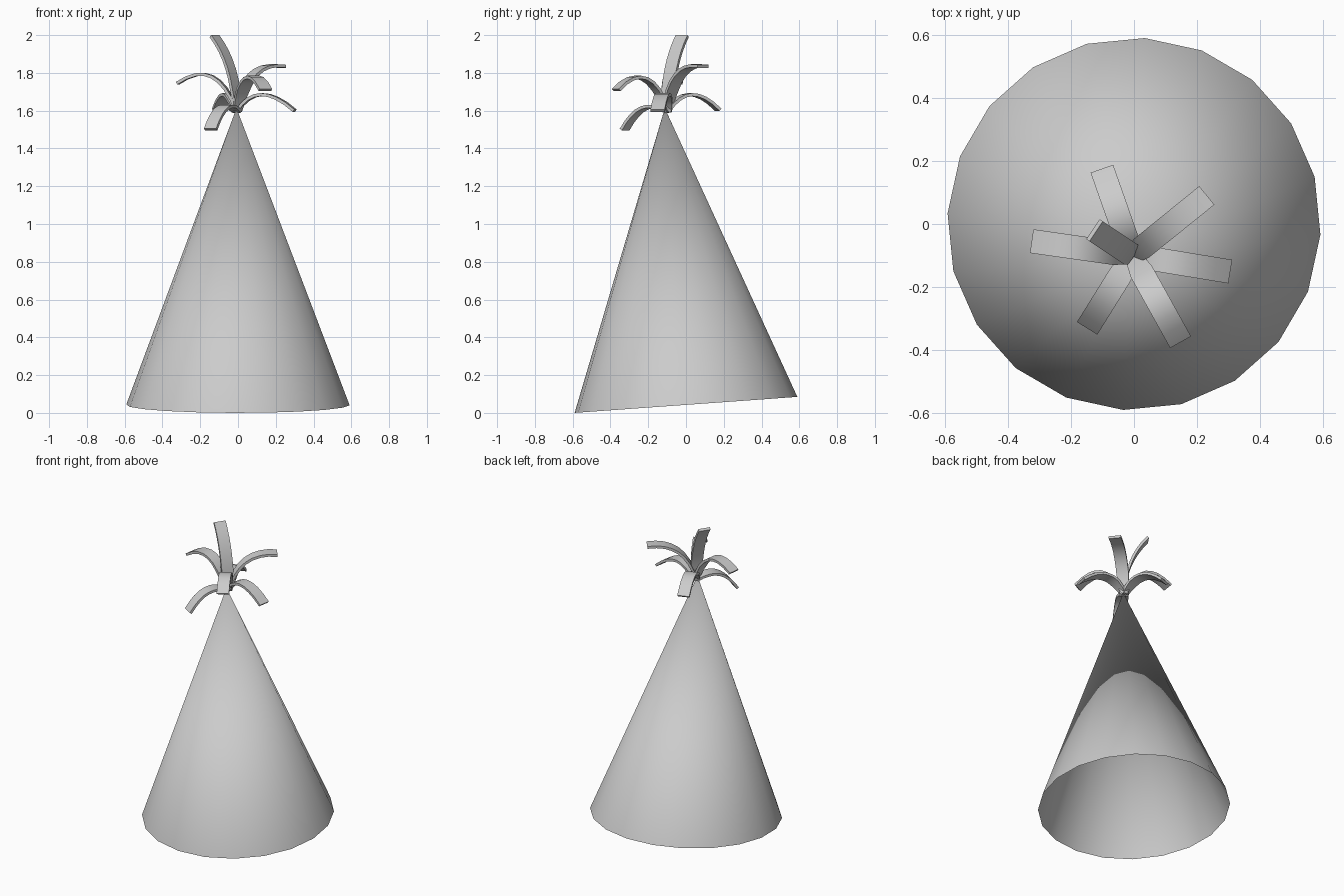
import bpy, bmesh, math
from mathutils import Vector, Matrix

cube = bpy.data.objects.get("Cube")
if cube:
    bpy.data.objects.remove(cube, do_unlink=True)

grey = bpy.data.materials.new("plain grey")
grey.use_nodes = True
grey.diffuse_color = (0.6, 0.6, 0.6, 1)
grey.node_tree.nodes["Principled BSDF"].inputs["Base Color"].default_value = (0.6, 0.6, 0.6, 1)


def finish(bm, name):
    """Turn a bmesh into a smooth shaded object."""
    bmesh.ops.recalc_face_normals(bm, faces=bm.faces[:])
    mesh = bpy.data.meshes.new(name)
    bm.to_mesh(mesh)
    bm.free()
    mesh.materials.append(grey)
    obj = bpy.data.objects.new(name, mesh)
    bpy.context.collection.objects.link(obj)
    bpy.ops.object.select_all(action='DESELECT')
    obj.select_set(True)
    bpy.context.view_layer.objects.active = obj
    bpy.ops.object.shade_smooth_by_angle(angle=math.radians(40))
    return obj


# Open paper cone, leaning slightly to the front
SIDES, RADIUS, HEIGHT = 20, 0.592, 1.575
TILT = math.radians(4.1)
pose = (Matrix.Translation((0, 0, 0.0425)) @ Matrix.Rotation(TILT, 4, 'X')
        @ Matrix.Rotation(math.radians(-3.3), 4, 'Z'))
bm = bmesh.new()
apex = bm.verts.new(pose @ Vector((-0.008, 0, HEIGHT)))
rim = []
for i in range(SIDES):
    a = math.tau * i / SIDES
    rim.append(bm.verts.new(pose @ Vector((RADIUS * math.cos(a), RADIUS * math.sin(a), 0))))
for i in range(SIDES):
    bm.faces.new((rim[i], rim[(i + 1) % SIDES], apex))
finish(bm, "hat_cone")

# Curled streamers bursting from the tip
ROOT = Vector((-0.005, -0.1, 1.595))
WIDTH, THICK, STEPS = 0.076, 0.016, 8


def streamer(name, tip, reach, mid_z):
    """Ribbon from the root to tip, passing mid_z at a fraction of its reach."""
    tip = Vector(tip)
    out = Vector((tip.x - ROOT.x, tip.y - ROOT.y, 0))
    side = Vector((-out.y, out.x, 0)).normalized()
    mid = ROOT + out * reach
    mid.z = mid_z
    ctrl = 2 * mid - (ROOT + tip) / 2
    bm = bmesh.new()
    rings = []
    for i in range(STEPS + 1):
        t = i / STEPS
        p = ROOT * (1 - t) ** 2 + ctrl * 2 * t * (1 - t) + tip * t * t
        along = ((ctrl - ROOT) * (1 - t) + (tip - ctrl) * t).normalized()
        up = along.cross(side) * THICK / 2
        half = side * WIDTH / 2 * min(1, 0.65 + 1.4 * t)
        rings.append([bm.verts.new(p + half * s + up * u)
                      for s, u in ((-1, -1), (1, -1), (1, 1), (-1, 1))])
    for a, b in zip(rings, rings[1:]):
        for k in range(4):
            n = (k + 1) % 4
            bm.faces.new((a[k], a[n], b[n], b[k]))
    bm.faces.new(rings[0])
    bm.faces.new(rings[-1])
    finish(bm, name)


streamer("streamer_back", (-0.10, 0.17, 1.605), 0.45, 1.685)
streamer("streamer_back_left", (0.23, 0.09, 1.835), 0.36, 1.79)
streamer("streamer_left", (0.30, -0.15, 1.60), 0.43, 1.685)
streamer("streamer_front_left", (0.145, -0.37, 1.71), 0.45, 1.77)
streamer("streamer_front_right", (-0.145, -0.325, 1.50), 0.53, 1.615)
streamer("streamer_right", (-0.32, -0.055, 1.745), 0.42, 1.78)
streamer("streamer_top", (-0.125, -0.02, 1.995), 0.28, 1.82)
